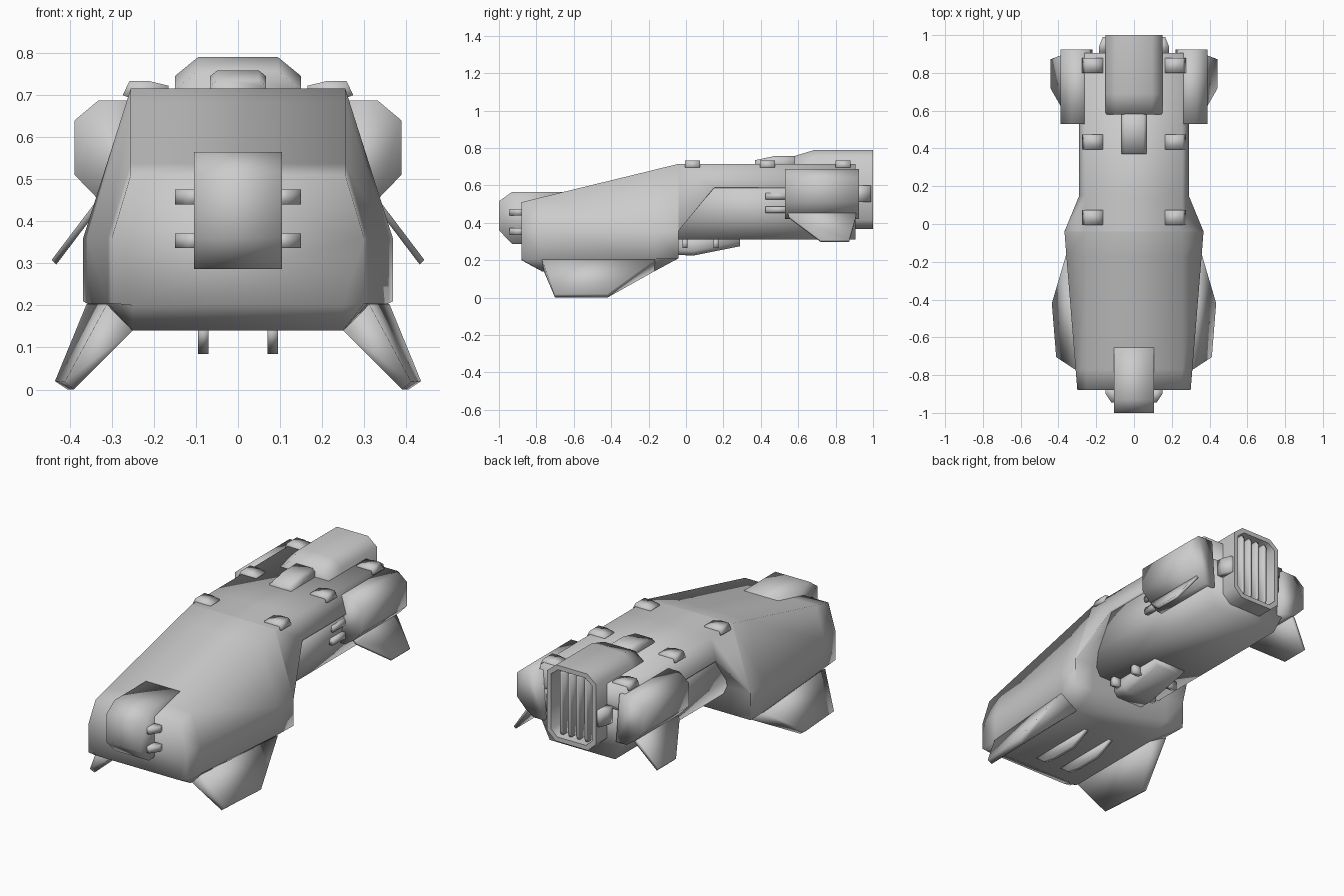
import bpy, bmesh, math


def finish(name, bm, angle):
    bmesh.ops.recalc_face_normals(bm, faces=bm.faces)
    me = bpy.data.meshes.new(name)
    bm.to_mesh(me)
    bm.free()
    ob = bpy.data.objects.new(name, me)
    bpy.context.collection.objects.link(ob)
    bpy.ops.object.select_all(action='DESELECT')
    ob.select_set(True)
    bpy.context.view_layer.objects.active = ob
    bpy.ops.object.shade_smooth_by_angle(angle=math.radians(angle))
    return ob


def loft(name, rings, angle=120):
    """Skin a list of equal-length point rings and cap both ends."""
    bm = bmesh.new()
    vs = [[bm.verts.new(p) for p in r] for r in rings]
    n = len(vs[0])
    for a, b in zip(vs, vs[1:]):
        for i in range(n):
            j = (i + 1) % n
            bm.faces.new((a[i], a[j], b[j], b[i]))
    bm.faces.new(vs[0])
    bm.faces.new(vs[-1])
    return finish(name, bm, angle)


def prism(name, yz, x0, x1):
    """Side profile extruded along x."""
    return loft(name, [[(x, y, z) for y, z in yz] for x in (x0, x1)])


def sym(y, half):
    """Full ring at y from a right-hand half section (top to bottom)."""
    return [(x, y, z) for x, z in half] + [(-x, y, z) for x, z in reversed(half)]


# main hull: wide front body that steps up into the rear deck
loft("hull", [
    sym(-0.88, [(.255, .51), (.30, .36), (.30, .205), (.25, .20)]),
    sym(-0.77, [(.255, .537), (.309, .36), (.309, .205), (.25, .14)]),
    sym(-0.17, [(.255, .683), (.358, .36), (.358, .205), (.25, .14)]),
    sym(-0.04, [(.255, .715), (.368, .36), (.368, .21), (.25, .21)]),
    sym(-0.039, [(.255, .715), (.368, .36), (.366, .358), (.25, .358)]),
    sym(0.15, [(.255, .715), (.29, .59), (.288, .586), (.2, .586)]),
    sym(0.905, [(.255, .715), (.29, .59), (.288, .586), (.2, .586)]),
])

# rear lower body, tucked under the deck
rear = [(.282, .60), (.255, .42), (.20, .31)]
loft("rear_body", [sym(-0.06, rear), sym(0.905, rear)])

# nose block with side studs
prism("nose_block", [(-.65, .565), (-.93, .565), (-1, .515), (-1, .36),
                     (-.93, .287), (-.80, .287), (-.65, .40)], -.105, .105)
for s in (-1, 1):
    for z in (.336, .44):
        loft("nose_stud", [[(s * x, y, zz) for x, y in
                            [(.09, -.945), (.12, -.945), (.15, -.90), (.15, -.87), (.09, -.87)]]
                           for zz in (z, z + .035)])


# rear exhaust housing with a recessed grille
def octagon(y, top, d=0.0):
    return sym(y, [(.095 - d * .5, top - d), (.15 - d, top - .045 - d * .5),
                   (.15 - d, .415 + d * .5), (.10 - d * .5, .368 + d)])


loft("exhaust_housing", [octagon(.58, .757), octagon(.69, .79), octagon(1.0, .79),
                         octagon(1.0, .79, .025), octagon(.92, .79, .03)], 85)
for i in range(4):
    x = -.075 + i * .05
    prism("grille_slat", [(.91, .40), (.975, .40), (.985, .42), (.985, .74),
                          (.975, .76), (.91, .76)], x - .007, x + .007)
for s in (-1, 1):
    loft("exhaust_side_lug", [[(s * x, y, z) for x, y in
                               [(.13, .90), (.185, .90), (.185, .94), (.165, .99), (.13, .99)]]
                              for z in (.51, .60)])

# small dorsal box ahead of the exhaust
loft("dorsal_box", [
    sym(.37, [(.05, .735), (.066, .722), (.066, .68)]),
    sym(.48, [(.05, .758), (.066, .745), (.066, .68)]),
    sym(.60, [(.05, .758), (.066, .745), (.066, .68)])])

for s in (-1, 1):
    # roof hatches
    for y in (.035, .435, .84):
        hatch = [(.165, .71), (.165, .722), (.21, .733), (.258, .733), (.274, .70), (.25, .69)]
        loft("roof_hatch", [[(s * x, yy, z) for x, z in hatch] for yy in (y - .04, y + .04)])

    # engine pods
    pod = [(.24, .687), (.332, .687), (.388, .64), (.388, .51), (.335, .455), (.285, .42), (.22, .42)]
    loft("engine_pod", [[(s * x, y, z) for x, z in pod] for y in (.53, .925)])

    # forward barrels of each pod
    for z in (.452, .525):
        loft("pod_barrel", [[(s * x, y, zz) for x, zz in
                             [(.24, z), (.283, z), (.288, z + .018), (.283, z + .035), (.24, z + .035)]]
                            for y in (.425, .56)])

    # winglets under the pods
    plan = [(-.3, .54), (-.3, .91), (0, .908), (1, .872), (1, .72), (0, .55)]
    loft("pod_winglet", [[(s * (.335 + .097 * t + dx), y, .425 - .128 * t + dx)
                          for t, y in plan] for dx in (0, .011)])

    # splayed front fins that the craft stands on
    loft("front_fin", [
        [(s * .312, -.77, .203), (s * .36, -.165, .203), (s * .25, -.17, .14), (s * .25, -.76, .14)],
        [(s * .412, -.705, .018), (s * .435, -.42, .02), (s * .405, -.42, .0), (s * .39, -.70, .0)]])

    # belly keels
    prism("belly_keel", [(-.70, .15), (-.63, .095), (-.55, .085), (-.40, .085), (-.27, .15)],
          s * .07, s * .095)

    # belly tray pegs
    for y in (-.005, .16):
        prism("tray_peg", [(y - .014, .265), (y + .014, .265), (y + .014, .315), (y - .014, .315)],
              s * .08, s * .145)

# belly tray under the rear body
tray = [(-.05, .228), (.04, .225), (.29, .275)]
loft("belly_tray", [sym(y, [(.10, .33), (.10, z + .025), (.08, z)]) for y, z in tray])
